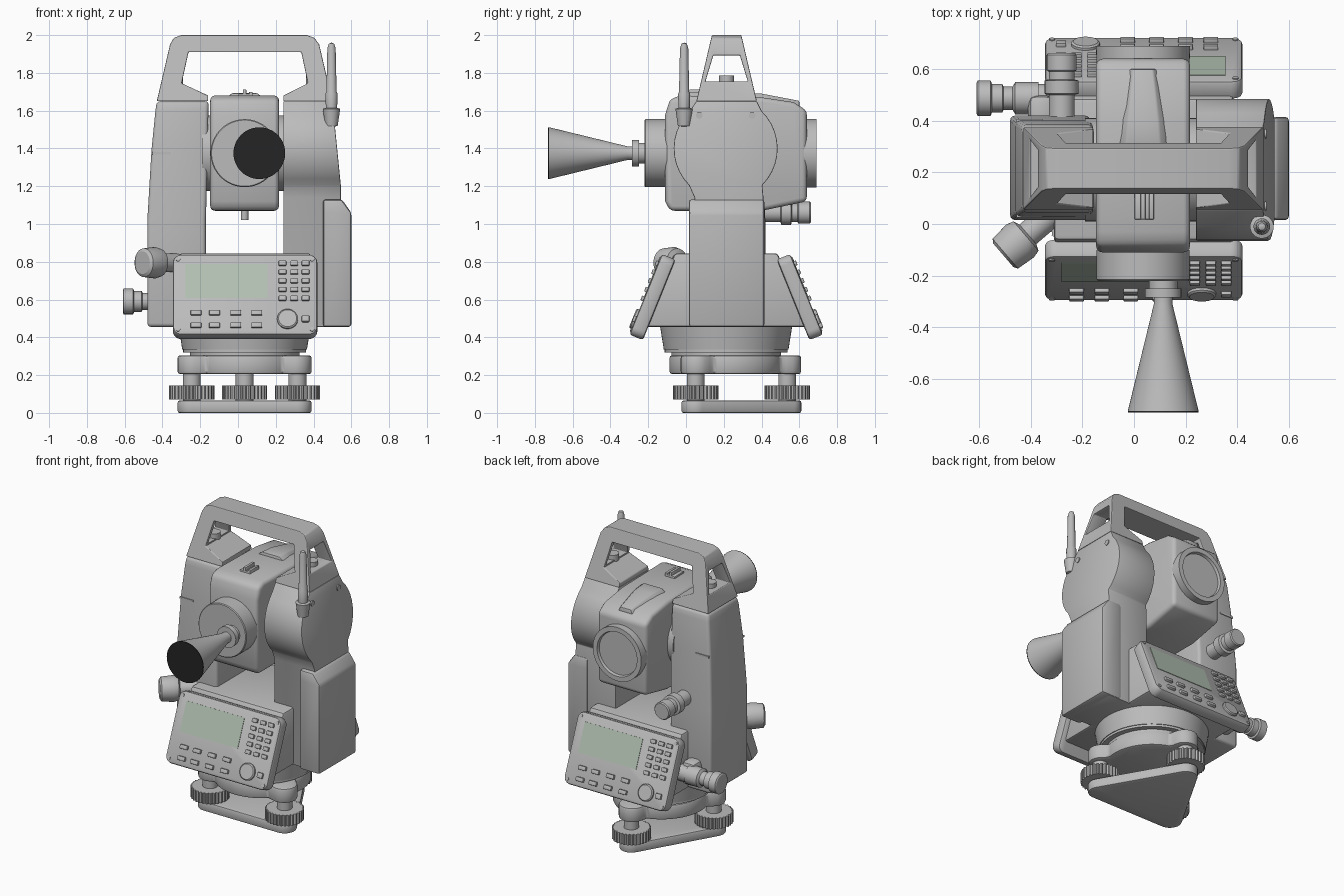
import bpy, bmesh, math
from mathutils import Matrix, Vector

if "Cube" in bpy.data.objects:
    bpy.data.objects.remove(bpy.data.objects["Cube"])

CX, CY = 0.035, 0.2125          # vertical axis of the instrument


def material(name, rgb):
    m = bpy.data.materials.new(name)
    m.diffuse_color = (*rgb, 1)
    m.use_nodes = True
    m.node_tree.nodes["Principled BSDF"].inputs["Base Color"].default_value = m.diffuse_color
    return m


GREY = material("body grey", (0.5, 0.5, 0.5))
BLACK = material("eyepiece black", (0.018, 0.018, 0.018))
GREEN = material("screen green", (0.44, 0.53, 0.44))


def finish(bm, name, mat=GREY, bevel=0, segs=2, matrix=None):
    bmesh.ops.recalc_face_normals(bm, faces=bm.faces[:])
    if bevel:
        edges = [e for e in bm.edges if len(e.link_faces) == 2 and e.calc_face_angle() > 0.5]
        bmesh.ops.bevel(bm, geom=edges, offset=bevel, segments=segs, profile=0.5,
                        affect='EDGES', clamp_overlap=True)
    if matrix:
        bm.transform(matrix)
    me = bpy.data.meshes.new(name)
    bm.to_mesh(me)
    bm.free()
    me.materials.append(mat)
    ob = bpy.data.objects.new(name, me)
    bpy.context.collection.objects.link(ob)
    bpy.ops.object.select_all(action='DESELECT')
    ob.select_set(True)
    bpy.context.view_layer.objects.active = ob
    bpy.ops.object.shade_smooth_by_angle(angle=math.radians(32))
    return ob


def skin(bm, rings, cap=True):
    rows = [[bm.verts.new(p) for p in r] for r in rings]
    n = len(rows[0])
    for a, b in zip(rows, rows[1:]):
        for i in range(n):
            bm.faces.new((a[i], a[(i + 1) % n], b[(i + 1) % n], b[i]))
    if cap:
        bm.faces.new(rows[0])
        bm.faces.new(rows[-1])


def prism(name, pts, axis, a, b, edit=None, **kw):
    """Extrude a 2D outline along x, y or z from a to b."""
    at = {'x': lambda p, h: (h, *p), 'y': lambda p, h: (p[0], h, p[1]), 'z': lambda p, h: (*p, h)}[axis]
    bm = bmesh.new()
    skin(bm, [[at(p, h) for p in pts] for h in (a, b)])
    if edit:
        edit(bm)
    return finish(bm, name, **kw)


def loft(name, levels, **kw):
    """Stack rectangles given as z, x0, x1, y0, y1."""
    bm = bmesh.new()
    skin(bm, [[(x0, y0, z), (x1, y0, z), (x1, y1, z), (x0, y1, z)] for z, x0, x1, y0, y1 in levels])
    return finish(bm, name, **kw)


def lathe(name, profile, loc=(0, 0, 0), axis=(0, 0, 1), n=48, **kw):
    """Turn (radius, height) points around an axis."""
    bm = bmesh.new()
    skin(bm, [[(max(r, 1e-4) * math.cos(2 * math.pi * i / n), max(r, 1e-4) * math.sin(2 * math.pi * i / n), h)
               for i in range(n)] for r, h in profile])
    m = Matrix.Translation(loc) @ Vector(axis).to_track_quat('Z', 'Y').to_matrix().to_4x4()
    return finish(bm, name, matrix=m, **kw)


def boxes(name, items, **kw):
    bm = bmesh.new()
    for c, s in items:
        bmesh.ops.create_cube(bm, size=1, matrix=Matrix.Translation(c) @ Matrix.Diagonal((*s, 1)))
    return finish(bm, name, **kw)


def polar(fn, n, cx=CX, cy=CY):
    return [(cx + fn(i) * math.cos(2 * math.pi * i / n), cy + fn(i) * math.sin(2 * math.pi * i / n))
            for i in range(n)]


# ---- levelling base: plate, three foot screws, upper plate, turntable
corners = [(CX + 0.323 * math.cos(a), CY + 0.323 * math.sin(a))
           for a in (math.radians(d) for d in (90, 210, 330))]
outline = []
for (x, y), d in zip(corners, (90, 210, 330)):
    outline += [(x + 0.075 * math.cos(math.radians(d + k)), y + 0.075 * math.sin(math.radians(d + k)))
                for k in range(-60, 61, 12)]
prism("base_plate", outline, 'z', 0, 0.065, bevel=0.01)
for k, (x, y) in enumerate(corners):
    lathe(f"foot_screw_stem_{k}", [(0.047, 0.05), (0.047, 0.22)], (x, y, 0))
    prism(f"foot_screw_knob_{k}", polar(lambda i: 0.108 if i % 3 == 0 else 0.12, 90, x, y), 'z', 0.072, 0.145)


def lobed(i, n=120):
    t = (2 * math.pi * i / n - math.pi / 2 + math.pi / 3) % (2 * math.pi / 3) - math.pi / 3
    t = abs((2 * math.pi * i / n - math.pi / 2 + math.pi / 3) % (2 * math.pi / 3) - math.pi / 3)
    disc = 0.085 ** 2 - (0.312 * math.sin(t)) ** 2
    return max(0.3, 0.312 * math.cos(t) + math.sqrt(disc)) if disc > 0 else 0.3


prism("upper_plate", polar(lobed, 120), 'z', 0.205, 0.305, bevel=0.015)
lathe("turntable", [(0.29, 0.3), (0.29, 0.32), (0.325, 0.32), (0.325, 0.335), (0.33, 0.335), (0.35, 0.46)],
      (CX, CY, 0), n=72)

# ---- main housing and pillars
prism("lower_housing", [(-0.215, 0.455), (-0.06, 0.845), (0.485, 0.845), (0.64, 0.455)], 'x', -0.31, 0.385,
      bevel=0.015)
loft("left_pillar", [(0.455, -0.48, -0.17, 0.015, 0.42), (1.02, -0.48, -0.17, 0.015, 0.42),
                     (1.39, -0.458, -0.16, 0.03, 0.4), (1.6, -0.437, -0.157, 0.045, 0.385),
                     (1.65, -0.43, -0.155, 0.055, 0.375)], bevel=0.02, segs=3)


def lean(bm):       # outer wall of the right pillar leans in towards the top
    bmesh.ops.bisect_plane(bm, geom=bm.verts[:] + bm.edges[:] + bm.faces[:], plane_co=(0, 0, 1.2),
                           plane_no=(0, 0, 1))
    for v in bm.verts:
        if v.co.x > 0.4:
            v.co.x -= max(0, v.co.z - 1.2) * 0.1


def arc(d0, d1):
    return [(0.21 + 0.275 * math.cos(math.radians(d)), 1.4 + 0.275 * math.sin(math.radians(d)))
            for d in [d0 + (d1 - d0) * i / 10 for i in range(11)]]


prism("right_pillar", [(0.045, 0.455), (0.41, 0.455), (0.41, 1.14)] + arc(-45, 46) + [(0.375, 1.65), (0.055, 1.65)]
      + arc(134, 225) + [(0.045, 1.14)], 'x', 0.24, 0.545, edit=lean, bevel=0.018)
loft("battery_box", [(0.455, 0.45, 0.6, 0.015, 0.415), (1.06, 0.45, 0.6, 0.015, 0.415),
                     (1.13, 0.45, 0.55, 0.015, 0.415)], bevel=0.015)
boxes("pillar_marks", [((-0.405, 0.031, 1.375), (0.1, 0.012, 0.012)),
                       ((-0.405, 0.4, 1.375), (0.1, 0.012, 0.012))])

# ---- carrying handle, cut through from the front and from the side


def narrow(bm):
    for v in bm.verts:
        v.co.y = 0.215 + (v.co.y - 0.215) * (0.16 - 0.082 * (v.co.z - 1.65) / 0.35)


handle = prism("carry_handle", [(-0.43, 1.65), (-0.36, 1.95), (-0.34, 1.985), (-0.3, 2.0), (0.365, 2.0),
                                (0.405, 1.985), (0.43, 1.95), (0.5, 1.65)], 'y', -0.785, 1.215, edit=narrow)
cutters = [prism("front_cutter", [(-0.262, 1.91), (-0.298, 1.745), (-0.158, 1.68), (-0.158, 1.6), (0.24, 1.6),
                                  (0.24, 1.68), (0.37, 1.745), (0.335, 1.91)], 'y', -0.5, 1),
           prism("side_cutter", [(0.103, 1.755), (0.327, 1.755), (0.285, 1.893), (0.145, 1.893)], 'x', -1, 1)]
bpy.context.view_layer.objects.active = handle
for c in cutters:
    c.hide_render = True
    mod = handle.modifiers.new("cut", 'BOOLEAN')
    mod.operation, mod.solver, mod.object = 'DIFFERENCE', 'EXACT', c
    bpy.ops.object.modifier_apply(modifier=mod.name)
    bpy.data.objects.remove(c)
bm = bmesh.new()
bm.from_mesh(handle.data)
bpy.data.objects.remove(handle)
finish(bm, "carry_handle", bevel=0.008)
for x in (-0.33, 0.4):
    lathe("handle_screw", [(0.04, 1.73), (0.04, 1.785)], (x, 0.215, 0), n=24)

# ---- telescope with lens, eyepiece and sights
AX = 1.375
prism("telescope_body", [(-0.11, 1.12), (-0.085, 1.07), (0.4, 1.07), (0.64, 1.12), (0.64, 1.6), (0.57, 1.645),
                         (0.39, 1.672), (-0.03, 1.68), (-0.085, 1.66), (-0.11, 1.58)], 'x', -0.147, 0.217,
      bevel=0.025, segs=3)
lathe("telescope_axle", [(0.2, -0.19), (0.2, 0.26)], (0, 0.21, AX), (1, 0, 0))
lathe("objective_lens", [(0.18, 0.6), (0.182, 0.69), (0.15, 0.69), (0.145, 0.672), (0, 0.672)],
      (CX, 0, AX), (0, 1, 0), n=64)
lathe("eyepiece_disc", [(0.18, 0.1), (0.18, 0.215), (0.175, 0.22)], (CX, 0, AX), (0, -1, 0), n=64)
lathe("eyepiece_cone", [(0.055, 0.21), (0.055, 0.25), (0.07, 0.25), (0.07, 0.285), (0.036, 0.285), (0.036, 0.31),
                        (0.137, 0.724)], (0.113, 0, AX), (0, -1, 0))
lathe("eyepiece_end", [(0.137, 0.724), (0.137, 0.73)], (0.113, 0, AX), (0, -1, 0), mat=BLACK)
bm = bmesh.new()
skin(bm, [[(CX - w, y, z0), (CX + w, y, z0), (CX + w * 0.6, y, z), (CX - w * 0.6, y, z)]
          for y, w, z0, z in ((0.3, 0.11, 1.66, 1.693), (0.4, 0.1, 1.65, 1.69), (0.6, 0.065, 1.6, 1.652))])
finish(bm, "top_ridge", bevel=0.006)
boxes("sight_rail", [((0.035, 0.068, 1.685), (0.018, 0.1, 0.055)), ((0.068, 0.068, 1.68), (0.018, 0.1, 0.04)),
                     ((0.04, 0.068, 1.675), (0.075, 0.1, 0.03))], bevel=0.003)
lathe("lower_stud", [(0.02, 1.02), (0.02, 1.08)], (CX, 0.21, 0), n=24)

# ---- adjusting knobs on the left
d = Vector((-0.76, -0.65, 0))
lathe("clamp_knob", [(0.05, -0.2), (0.05, 0.1), (0.075, 0.11), (0.083, 0.14), (0.076, 0.215), (0.06, 0.225)],
      Vector((-0.335, 0.025, 0.795)), d)
lathe("side_drive", [(0.055, 0.2), (0.055, 0.37), (0.062, 0.37), (0.062, 0.46), (0.045, 0.47), (0.045, 0.505),
                     (0.055, 0.51), (0.055, 0.55), (0.068, 0.555), (0.068, 0.605), (0.06, 0.61)],
      (0, 0.487, 0.59), (-1, 0, 0))
boxes("side_drive_mount", [((-0.36, 0.42, 0.59), (0.1, 0.16, 0.16))], bevel=0.03)
lathe("tilt_drive", [(0.05, 0.38), (0.05, 0.5), (0.066, 0.505), (0.066, 0.555), (0.05, 0.56), (0.05, 0.59),
                     (0.058, 0.595), (0.058, 0.655), (0.052, 0.662)], (-0.28, 0, 1.06), (0, 1, 0))

# ---- antenna
lathe("antenna", [(0.015, 1.515), (0.033, 1.52), (0.046, 1.61), (0.03, 1.615), (0.032, 1.69), (0.027, 1.7),
                  (0.022, 1.93), (0.014, 1.955), (0, 1.96)], (0.495, -0.01, 0), n=24)

# ---- control panels: front, and the same turned half round for the back
t = math.radians(22)
face = Matrix(((1, 0, 0, CX + 0.0025), (0, math.sin(t), -math.cos(t), -0.214),
               (0, math.cos(t), math.sin(t), 0.628), (0, 0, 0, 1)))
pivot = Matrix.Translation((CX + 0.0025, CY, 0))
turn = pivot @ Matrix.Rotation(math.pi, 4, 'Z') @ pivot.inverted()
keys = [((x, v, 0.004), (0.04, 0.026, 0.02)) for x in (0.198, 0.26, 0.32) for v in (0.175, 0.125, 0.075, 0.025, -0.025)]
keys += [((x, v, 0.004), (0.057, 0.027, 0.024)) for x in (-0.26, -0.162, -0.05, 0.062) for v in (-0.108, -0.18)]
keys += [((0.32, -0.143, 0.004), (0.04, 0.034, 0.02))]
panel = [(sx * (0.3825 - 0.045 + 0.045 * math.cos(a)), sy * (0.23 - 0.045 + 0.045 * math.sin(a)))
         for sx, sy, f in ((1, 1, 0), (-1, 1, 1), (-1, -1, 0), (1, -1, 1))
         for a in [math.radians(90 - k if f else k) for k in range(0, 91, 15)]]
for side, m in (("front", face), ("back", turn @ face)):
    prism(f"{side}_panel", panel, 'z', -0.078, 0, bevel=0.014, matrix=m)
    boxes(f"{side}_screen", [((-0.1, 0.075, 0), (0.435, 0.195, 0.006))], mat=GREEN, matrix=m)
    boxes(f"{side}_keys", keys, bevel=0.004, matrix=m)
    dial = lathe(f"{side}_dial", [(0.055, -0.005), (0.055, 0.01), (0.048, 0.016)], (0.225, -0.143, 0))
    dial.data.transform(m)
    for x in (-0.355, 0.355):
        for v in (-0.2, 0.2):
            s = lathe(f"{side}_panel_screw", [(0.012, -0.005), (0.012, 0.004)], (x, v, 0), n=16)
            s.data.transform(m)

# ---- screws on the right pillar
for y in (0.07, 0.35):
    lathe("pillar_screw", [(0.018, 0.49), (0.018, 0.514)], (0, y, 1.575), (1, 0, 0), n=16)
